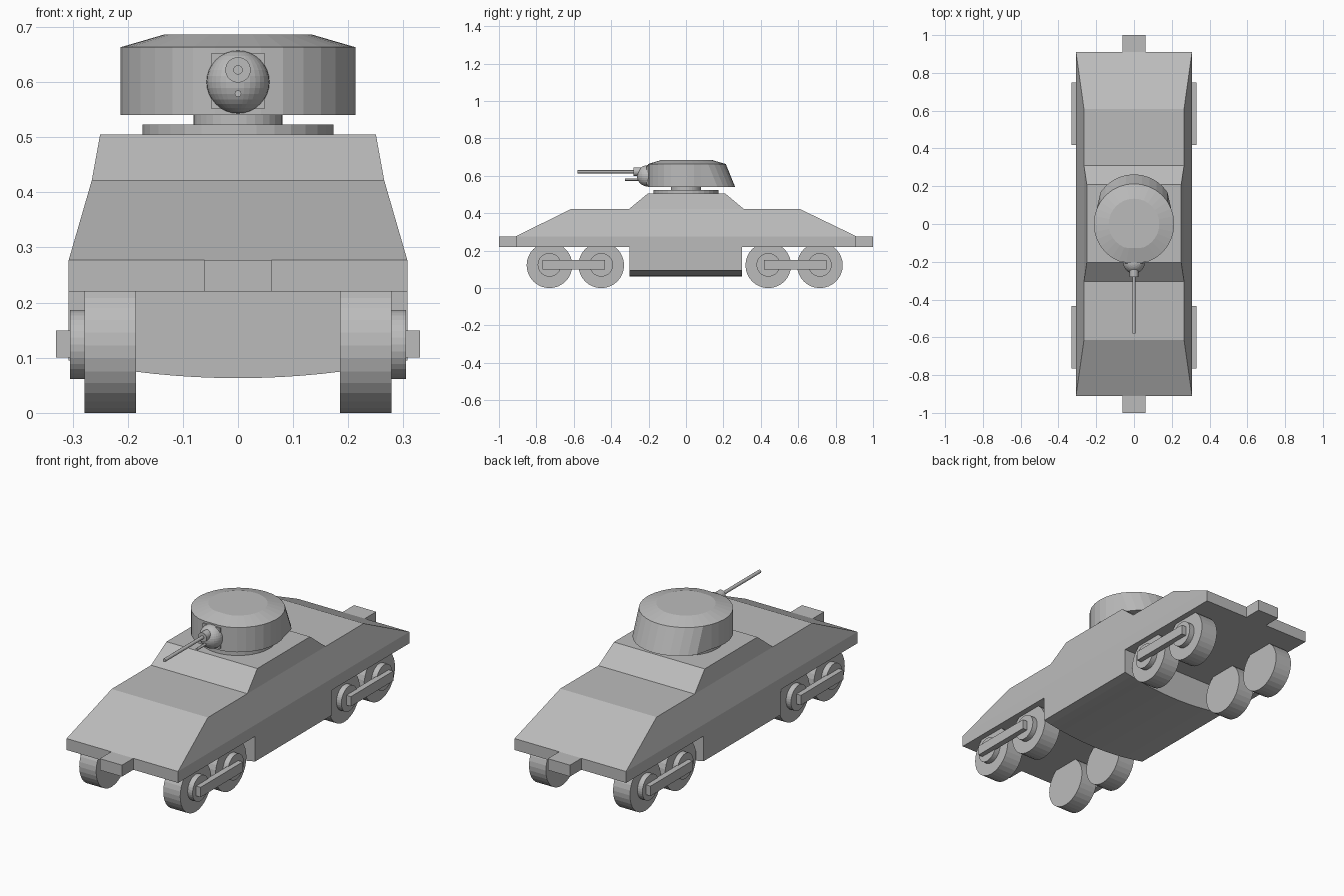
import bpy, bmesh, math
from mathutils import Matrix, Vector

if "Cube" in bpy.data.objects:
    bpy.data.objects.remove(bpy.data.objects["Cube"])

grey = bpy.data.materials.new("plain_grey")
grey.diffuse_color = (0.5, 0.5, 0.5, 1)
grey.use_nodes = True
grey.node_tree.nodes["Principled BSDF"].inputs["Base Color"].default_value = grey.diffuse_color


def finish(name, bm):
    bmesh.ops.recalc_face_normals(bm, faces=bm.faces[:])
    me = bpy.data.meshes.new(name)
    bm.to_mesh(me)
    bm.free()
    me.materials.append(grey)
    ob = bpy.data.objects.new(name, me)
    bpy.context.collection.objects.link(ob)
    return ob


def box(name, lo, hi):
    bm = bmesh.new()
    lo, hi = Vector(lo), Vector(hi)
    bmesh.ops.create_cube(bm, size=1, matrix=Matrix.Translation((lo + hi) / 2)
                          @ Matrix.Diagonal((*(hi - lo), 1)))
    return finish(name, bm)


def cylinder(name, axis, a, b, r, centre, seg=32):
    """Cylinder along an axis from a to b; centre gives the other two coordinates."""
    c = list(centre)
    c.insert("XYZ".index(axis), (a + b) / 2)
    rot = {"X": Matrix.Rotation(math.pi / 2, 4, "Y"),
           "Y": Matrix.Rotation(math.pi / 2, 4, "X"), "Z": Matrix.Identity(4)}[axis]
    bm = bmesh.new()
    bmesh.ops.create_cone(bm, cap_ends=True, segments=seg, radius1=r, radius2=r,
                          depth=abs(b - a), matrix=Matrix.Translation(c) @ rot)
    return finish(name, bm)


def loft(name, rings):
    bm = bmesh.new()
    vs = [[bm.verts.new(p) for p in ring] for ring in rings]
    n = len(vs[0])
    for lo, hi in zip(vs, vs[1:]):
        for i in range(n):
            j = (i + 1) % n
            bm.faces.new((lo[i], lo[j], hi[j], hi[i]))
    bm.faces.new(vs[0][::-1])
    bm.faces.new(vs[-1])
    return finish(name, bm)


def rect(x, y0, y1, z):
    return [(-x, y0, z), (x, y0, z), (x, y1, z), (-x, y1, z)]


# Hull and raised cabin
loft("hull", [rect(0.307, -0.91, 0.91, 0.22), rect(0.307, -0.91, 0.91, 0.277),
              rect(0.265, -0.615, 0.61, 0.422)])
loft("cabin", [rect(0.265, -0.305, 0.31, 0.422), rect(0.25, -0.205, 0.21, 0.505)])

# Belly between the bogies, with a shallow curved underside
section = [(0.307, 0.22), (-0.307, 0.22)]
for i in range(17):
    x = -0.307 + 0.614 * i / 16
    section.append((x, 0.063 + 0.34 * x * x))
loft("belly", [[(x, y, z) for x, z in section] for y in (-0.303, 0.3)])

# Couplers
box("front_coupler", (-0.061, -1, 0.22), (0.061, -0.91, 0.277))
box("rear_coupler", (-0.061, 0.91, 0.22), (0.061, 1, 0.277))

# Wheels, hubs and side bars
for side, s in (("right", 1), ("left", -1)):
    for end, ys, bar in (("front", (-0.73, -0.453), (-0.766, -0.433)),
                         ("rear", (0.44, 0.716), (0.417, 0.75))):
        for i, y in enumerate(ys):
            tag = f"{end}_{side}_{i + 1}"
            cylinder("wheel_" + tag, "X", s * 0.185, s * 0.278, 0.122, (y, 0.122))
            cylinder("hub_" + tag, "X", s * 0.278, s * 0.305, 0.063, (y, 0.124))
        xs = sorted((s * 0.3, s * 0.33))
        box(f"side_bar_{end}_{side}", (xs[0], bar[0], 0.1), (xs[1], bar[1], 0.149))

# Turret ring and neck
cylinder("turret_ring", "Z", 0.505, 0.523, 0.173, (0, 0.0))
cylinder("turret_neck", "Z", 0.523, 0.54, 0.081, (0, 0.0))


# Turret with a flat front, an overhanging rear base and a sloped roof
def turret_ring(r, z, front, shift=0):
    pts = []
    for i in range(32):
        a = 2 * math.pi * i / 32
        x, y = r * math.cos(a), r * math.sin(a)
        pts.append((x, max(y, front) + (shift if y > 0.1 else 0), z))
    return pts


loft("turret", [turret_ring(0.213, 0.54, -0.204, 0.05),
                turret_ring(0.213, 0.663, -0.204), turret_ring(0.134, 0.686, -0.128)])

# Gun mount plate and ball
box("mount_plate", (-0.048, -0.21, 0.551), (0.048, -0.19, 0.653))
bm = bmesh.new()
bmesh.ops.create_uvsphere(bm, u_segments=32, v_segments=16, radius=0.057,
                          matrix=Matrix.Translation((0, -0.205, 0.6)))
finish("gun_ball", bm)

# Main gun and small coaxial gun
cylinder("gun_collar", "Y", -0.28, -0.2, 0.023, (0, 0.622))
cylinder("gun_barrel", "Y", -0.58, -0.27, 0.0085, (0, 0.622), 16)
cylinder("small_gun", "Y", -0.325, -0.2, 0.006, (0, 0.579), 16)
